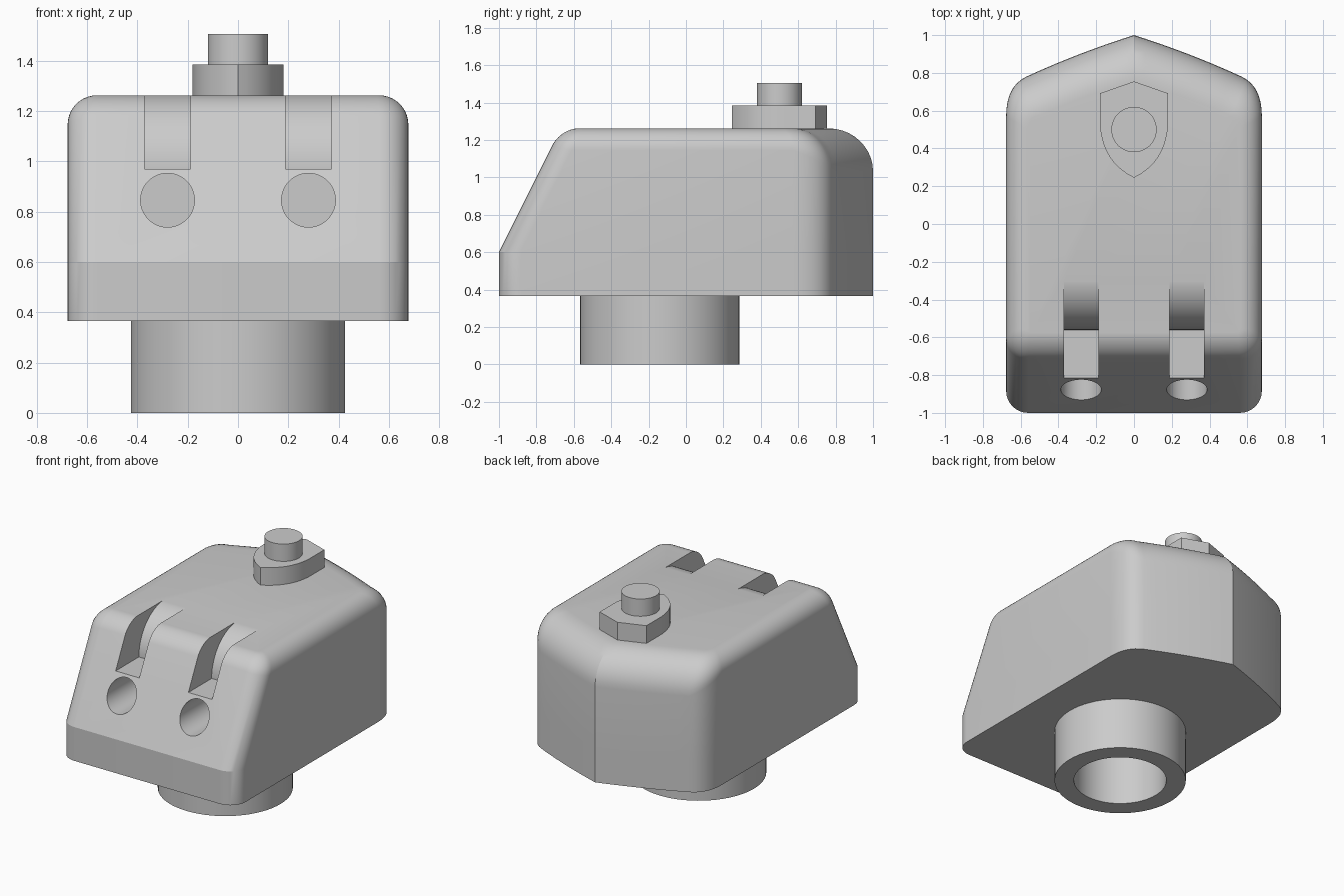
import bpy, bmesh
from math import sin, cos, pi, radians

cube = bpy.data.objects.get("Cube")
if cube:
    bpy.data.objects.remove(cube, do_unlink=True)

grey = bpy.data.materials.new("plain grey")
grey.use_nodes = True
colour = (0.6, 0.6, 0.6, 1)
grey.diffuse_color = colour
grey.node_tree.nodes["Principled BSDF"].inputs["Base Color"].default_value = colour


def make_object(name, bm):
    bmesh.ops.recalc_face_normals(bm, faces=bm.faces)
    mesh = bpy.data.meshes.new(name)
    bm.to_mesh(mesh)
    bm.free()
    mesh.materials.append(grey)
    obj = bpy.data.objects.new(name, mesh)
    bpy.context.collection.objects.link(obj)
    return obj


def loft(name, loops):
    """Skin a stack of matching closed loops and cap both ends."""
    bm = bmesh.new()
    rings = [[bm.verts.new(p) for p in loop] for loop in loops]
    n = len(rings[0])
    for a, b in zip(rings, rings[1:]):
        for i in range(n):
            j = (i + 1) % n
            bm.faces.new((a[i], a[j], b[j], b[i]))
    bm.faces.new(rings[0])
    bm.faces.new(rings[-1])
    return make_object(name, bm)


def prism(name, outline, low, high, axis="z"):
    place = {"z": lambda u, v, w: (u, v, w),
             "x": lambda u, v, w: (w, u, v),
             "y": lambda u, v, w: (u, w, v)}[axis]
    return loft(name, [[place(u, v, w) for u, v in outline] for w in (low, high)])


def arc(cx, cy, rx, ry, start, end, n):
    angles = [radians(start + (end - start) * i / n) for i in range(n + 1)]
    return [(cx + rx * cos(a), cy + ry * sin(a)) for a in angles]


def circle(cx, cy, r, n=48):
    return arc(cx, cy, r, r, 0, 360, n)[:-1]


def bezier(a, b, c, n):
    ts = [i / n for i in range(n + 1)]
    return [tuple((1 - t) ** 2 * p + 2 * t * (1 - t) * q + t * t * r
                  for p, q, r in zip(a, b, c)) for t in ts]


def subtract(obj, cutter):
    cutter.hide_render = True
    mod = obj.modifiers.new("cut", "BOOLEAN")
    mod.operation = "DIFFERENCE"
    mod.solver = "EXACT"
    mod.object = cutter
    bpy.context.view_layer.objects.active = obj
    bpy.ops.object.modifier_apply(modifier=mod.name)
    bpy.data.objects.remove(cutter, do_unlink=True)


def smooth(obj, angle):
    bpy.ops.object.select_all(action="DESELECT")
    obj.select_set(True)
    bpy.context.view_layer.objects.active = obj
    bpy.ops.object.shade_smooth_by_angle(angle=radians(angle))


# Body: outer wall outline and flat top outline, half of each, front to back tip
BOTTOM, CREASE, TOP = 0.365, 0.6, 1.262
FRONT, SIDE, BACK = 8, 8, 10
outer = (arc(0.56, -0.883, 0.117, 0.117, -90, 0, FRONT)
         + bezier((0.677, 0.57), (0.677, 0.73), (0.57, 0.78), SIDE)
         + bezier((0.57, 0.78), (0.3, 0.905), (0, 1), BACK)[1:])
inner = (arc(0.55, -0.883, 0.01, 0.022, -90, 0, FRONT)
         + bezier((0.56, 0.5), (0.56, 0.57), (0.5, 0.575), SIDE)
         + bezier((0.5, 0.575), (0.27, 0.68), (0, 0.76), BACK)[1:])
drop = ([0.085 + 0.032 * i / FRONT for i in range(FRONT + 1)]
        + [0.117 + 0.113 * i / SIDE for i in range(SIDE + 1)] + [0.23] * BACK)
lean = [0.5] * (FRONT + 1) + [0] * (SIDE + 1 + BACK)


def body_loop(inset, height):
    half = []
    for (ox, oy), (ix, iy), d, s in zip(outer, inner, drop, lean):
        z = height(d)
        half.append((ox + (ix - ox) * inset,
                     oy + (iy - oy) * inset + s * max(0, z - CREASE), z))
    return half + [(-x, y, z) for x, y, z in half[-2::-1]]


loops = [body_loop(0, lambda d: BOTTOM), body_loop(0, lambda d: CREASE)]
STEPS = 10
for k in range(STEPS + 1):
    t = k / STEPS * pi / 2
    loops.append(body_loop(1 - cos(t), lambda d: TOP - d * (1 - sin(t))))
body = loft("body", loops)

# Two curved slots and two round holes in the sloping front
slot = arc(-0.27, 0.972, 0.29, 0.292, 90, 180, 16) + [
    (-0.56, 0.97), (-1.1, 0.97), (-1.1, 1.4), (-0.27, 1.4)]
for side in (-1, 1):
    x = 0.28 * side
    subtract(body, prism("slot_cutter", slot, x - 0.091, x + 0.091, "x"))
    subtract(body, prism("hole_cutter", circle(x, 0.845, 0.107), -1.1, -0.55, "y"))
smooth(body, 20)

# Hollow round neck under the body
neck = prism("neck", circle(0, -0.14, 0.426, 64), 0, BOTTOM)
subtract(neck, prism("bore_cutter", circle(0, -0.14, 0.3, 64), -0.1, BOTTOM + 0.1))
smooth(neck, 30)

# Shield-shaped plate with a round peg on top
flank = bezier((0.18, 0.52), (0.165, 0.325), (0, 0.245), 10)
half = [(0.18, 0.692)] + flank
shield = [(0, 0.755)] + half + [(-x, y) for x, y in half[-2::-1]]
smooth(prism("shield_plate", shield, TOP - 0.03, 1.385), 15)
smooth(prism("peg", circle(0, 0.5, 0.12), 1.37, 1.505), 30)
